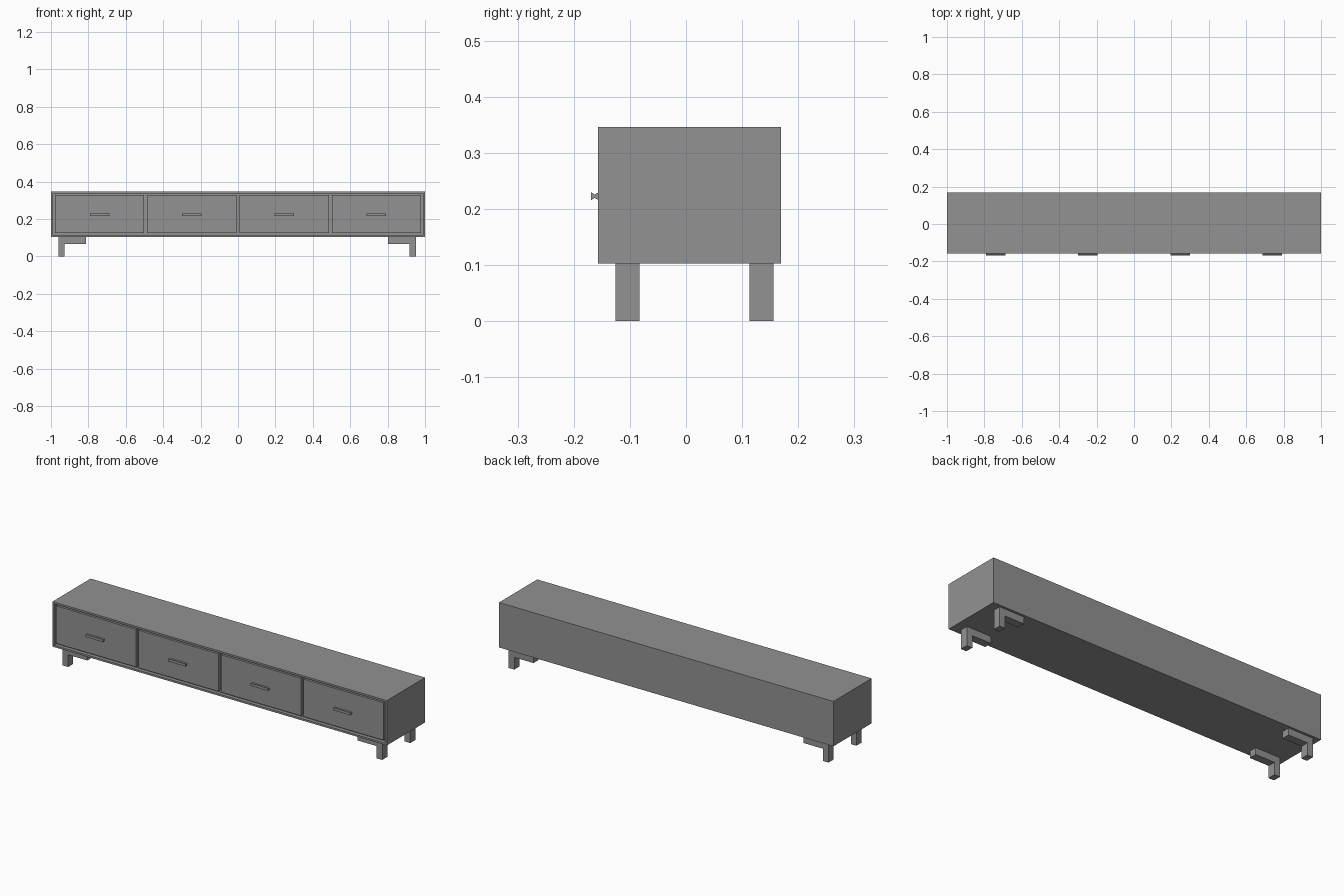
import bpy, bmesh

if "Cube" in bpy.data.objects:
    bpy.data.objects.remove(bpy.data.objects["Cube"])

# Dark grey finish shared by all parts
finish = bpy.data.materials.new("dark_grey")
finish.diffuse_color = (0.287, 0.287, 0.287, 1)
finish.use_nodes = True
finish.node_tree.nodes["Principled BSDF"].inputs["Base Color"].default_value = finish.diffuse_color


def prism(name, profile, axis, start, end):
    """Extrude a 2D profile along 'x' (profile = y,z) or 'y' (profile = x,z)."""
    bm = bmesh.new()
    place = (lambda a, b: (start, a, b)) if axis == 'x' else (lambda a, b: (a, start, b))
    face = bm.faces.new([bm.verts.new(place(a, b)) for a, b in profile])
    ext = bmesh.ops.extrude_face_region(bm, geom=[face])
    moved = [v for v in ext['geom'] if isinstance(v, bmesh.types.BMVert)]
    d = end - start
    bmesh.ops.translate(bm, verts=moved, vec=(d, 0, 0) if axis == 'x' else (0, d, 0))
    bmesh.ops.recalc_face_normals(bm, faces=bm.faces)
    mesh = bpy.data.meshes.new(name)
    bm.to_mesh(mesh)
    bm.free()
    mesh.materials.append(finish)
    obj = bpy.data.objects.new(name, mesh)
    bpy.context.collection.objects.link(obj)
    return obj


def rect(a0, a1, b0, b1):
    return [(a0, b0), (a1, b0), (a1, b1), (a0, b1)]


FRONT, BACK, BOTTOM, TOP = -0.157, 0.169, 0.103, 0.346
WALL, GROOVE = 0.014, 0.02

# Cabinet shell: box with its front face inset and pushed in
cabinet = prism("cabinet", rect(FRONT, BACK, BOTTOM, TOP), 'x', -1, 1)
bm = bmesh.new()
bm.from_mesh(cabinet.data)
bm.normal_update()
front = [f for f in bm.faces if f.normal.y < -0.9]
bmesh.ops.inset_region(bm, faces=front, thickness=WALL)
ext = bmesh.ops.extrude_face_region(bm, geom=front)
bmesh.ops.delete(bm, geom=front, context='FACES_ONLY')
bmesh.ops.translate(bm, vec=(0, GROOVE, 0),
                    verts=[v for v in ext['geom'] if isinstance(v, bmesh.types.BMVert)])
bmesh.ops.recalc_face_normals(bm, faces=bm.faces)
bm.to_mesh(cabinet.data)
bm.free()

# Four drawer fronts, each with a waisted bar handle
for i in range(4):
    x = (i - 1.5) * 0.4935
    prism(f"drawer_front_{i + 1}", rect(x - 0.239, x + 0.239, 0.126, 0.329),
          'y', FRONT, FRONT + GROOVE)
    z = 0.2225
    handle = [(FRONT, z - 0.006), (-0.163, z - 0.003), (-0.1695, z - 0.0075),
              (-0.1695, z + 0.0075), (-0.163, z + 0.003), (FRONT, z + 0.006)]
    prism(f"drawer_handle_{i + 1}", handle, 'x', x - 0.052, x + 0.052)

# L-shaped bracket legs, mirrored left and right
for side, s in (("left", -1), ("right", 1)):
    for end, y0, y1 in (("front", -0.126, -0.083), ("back", 0.113, 0.156)):
        shape = [(0.923, 0), (0.956, 0), (0.956, BOTTOM), (0.808, BOTTOM),
                 (0.808, 0.066), (0.923, 0.066)]
        prism(f"{end}_{side}_leg", [(s * a - 0.005, b) for a, b in shape], 'y', y0, y1)
